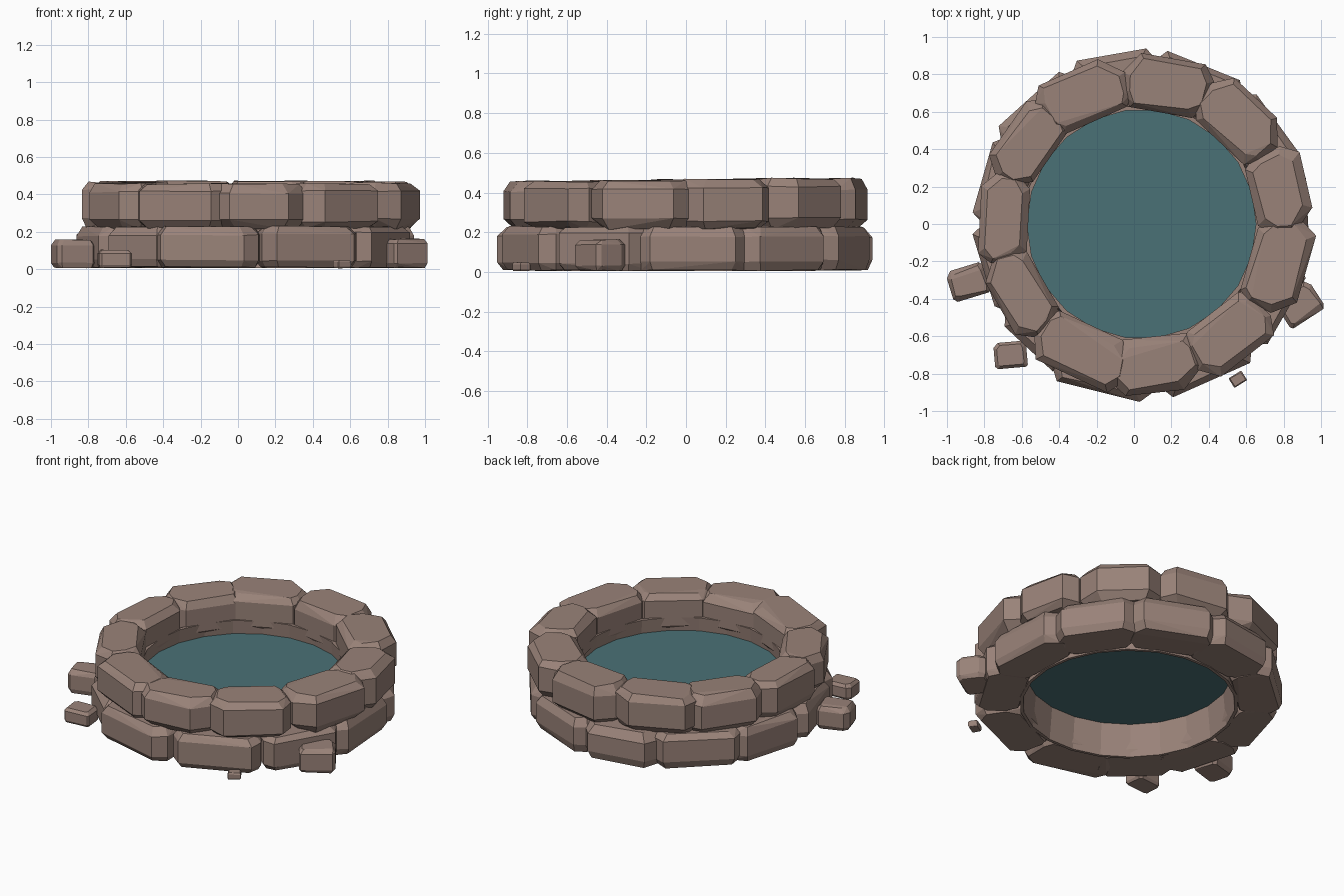
import bpy, bmesh, math, random
from mathutils import Matrix, Vector

if "Cube" in bpy.data.objects:
    bpy.data.objects.remove(bpy.data.objects["Cube"])

random.seed(11)
CENTRE = Vector((0.04, 0, 0))


def make_material(name, rgb):
    mat = bpy.data.materials.new(name)
    mat.use_nodes = True
    mat.diffuse_color = (*rgb, 1)
    mat.node_tree.nodes["Principled BSDF"].inputs["Base Color"].default_value = (*rgb, 1)
    return mat


stone_brown = make_material("stone_brown", (0.32, 0.225, 0.19))
water_teal = make_material("water_teal", (0.068, 0.165, 0.18))


def finish(bm, name, mat, matrix):
    bmesh.ops.recalc_face_normals(bm, faces=bm.faces)
    mesh = bpy.data.meshes.new(name)
    bm.to_mesh(mesh)
    bm.free()
    mesh.materials.append(mat)
    obj = bpy.data.objects.new(name, mesh)
    obj.matrix_world = matrix
    bpy.context.collection.objects.link(obj)


def stone(name, position, turn, size, taper=0.0, foot=0.07, corner=0.5):
    """Rough block: eight-sided outline with cut corners, narrowed at top and foot.
    Local x runs along the wall, local y points outward."""
    hx, hy, hz = (s / 2 for s in size)
    # Two outline points for each cut corner; outer corners are cut more
    outline = []
    for sx in (-1, 1):
        for sy in (-1, 1):
            cut = random.uniform(0.25, 0.42) if sy > 0 else random.uniform(0.14, 0.3)
            cut *= size[1] * corner
            outline.append((sx * hx, sy * (hy - cut)))
            outline.append((sx * (hx - cut * random.uniform(0.6, 1.0)), sy * hy))
    bm = bmesh.new()
    for side, narrowing in ((-1, foot), (1, 0.13)):
        for inset, level in ((0.0, random.uniform(0.5, 0.7)), (narrowing * size[1], 1.0)):
            for x, y in outline:
                edge = inset * random.uniform(0.6, 1.25)
                x2 = x * (1 - edge / hx) * (1 + taper * y / size[1])
                y2 = y * (1 - edge / hy)
                z = side * hz * level * random.uniform(0.92, 1.0)
                bm.verts.new((x2, y2, z))
    hull = bmesh.ops.convex_hull(bm, input=bm.verts)
    inside = [v for v in hull["geom_interior"] if isinstance(v, bmesh.types.BMVert)]
    bmesh.ops.delete(bm, geom=inside, context="VERTS")
    bmesh.ops.dissolve_limit(bm, angle_limit=math.radians(6), verts=bm.verts, edges=bm.edges)
    matrix = Matrix.Translation(position) @ Matrix.Rotation(math.radians(turn), 4, "Z")
    finish(bm, name, stone_brown, matrix)


def course(name, stones, inner, bottom, top, foot, rise):
    """One ring of wall stones, each given as (angle, length, outer radius).
    The tops climb by rise towards the back."""
    for i, (angle, length, outer) in enumerate(stones):
        a = math.radians(angle)
        r = (inner + outer) / 2
        stone_top = top + rise * math.sin(a)
        pos = CENTRE + Vector((r * math.cos(a), r * math.sin(a), (bottom + stone_top) / 2))
        stone(f"{name}_{i + 1}", pos, angle - 90,
              (length, outer - inner, stone_top - bottom), 0.2, foot, 1.0)


# Two staggered courses of wall stones
course("upper_stone",
       [(80, 0.48, 0.9), (114, 0.49, 0.9), (145, 0.47, 0.88), (177, 0.48, 0.865),
        (210, 0.49, 0.88), (245, 0.53, 0.895), (276, 0.48, 0.905), (308, 0.47, 0.905),
        (344, 0.52, 0.915), (13, 0.46, 0.91), (47, 0.49, 0.91)],
       0.605, 0.212, 0.469, 0.16, 0.008)
course("lower_stone",
       [(-104, 0.54, 0.925), (-66, 0.52, 0.915), (-30, 0.49, 0.905), (3, 0.55, 0.89),
        (36, 0.5, 0.905), (68, 0.5, 0.91), (100, 0.5, 0.92), (132, 0.5, 0.9),
        (164, 0.5, 0.885), (197, 0.48, 0.88), (227, 0.48, 0.9)],
       0.63, 0.005, 0.233, 0.08, 0.0)

# Loose stones lying around the wall
stone("loose_stone_left", (-0.885, -0.31, 0.082), 17, (0.21, 0.17, 0.155))
stone("loose_stone_front_left", (-0.66, -0.7, 0.055), 5, (0.175, 0.14, 0.1))
stone("loose_stone_chip", (0.555, -0.83, 0.027), 32, (0.08, 0.06, 0.045), corner=0.15)
stone("loose_stone_right", (0.885, -0.43, 0.085), 33, (0.22, 0.18, 0.16))

# Thin open-ended lining inside the wall, slightly wider at the foot
SIDES = 22
bm = bmesh.new()
rings = []
for radius, z in ((0.64, 0.005), (0.612, 0.31), (0.635, 0.31), (0.66, 0.005)):
    rings.append([bm.verts.new((radius * math.cos(math.tau * i / SIDES),
                                radius * math.sin(math.tau * i / SIDES), z))
                  for i in range(SIDES)])
for k in range(4):
    a, b = rings[k], rings[(k + 1) % 4]
    for i in range(SIDES):
        j = (i + 1) % SIDES
        bm.faces.new((a[i], a[j], b[j], b[i]))
finish(bm, "inner_lining", stone_brown, Matrix.Translation(CENTRE))

# Water surface
bm = bmesh.new()
bmesh.ops.create_circle(bm, cap_ends=True, segments=SIDES, radius=0.63)
finish(bm, "water", water_teal, Matrix.Translation(CENTRE + Vector((0, 0, 0.22))))
